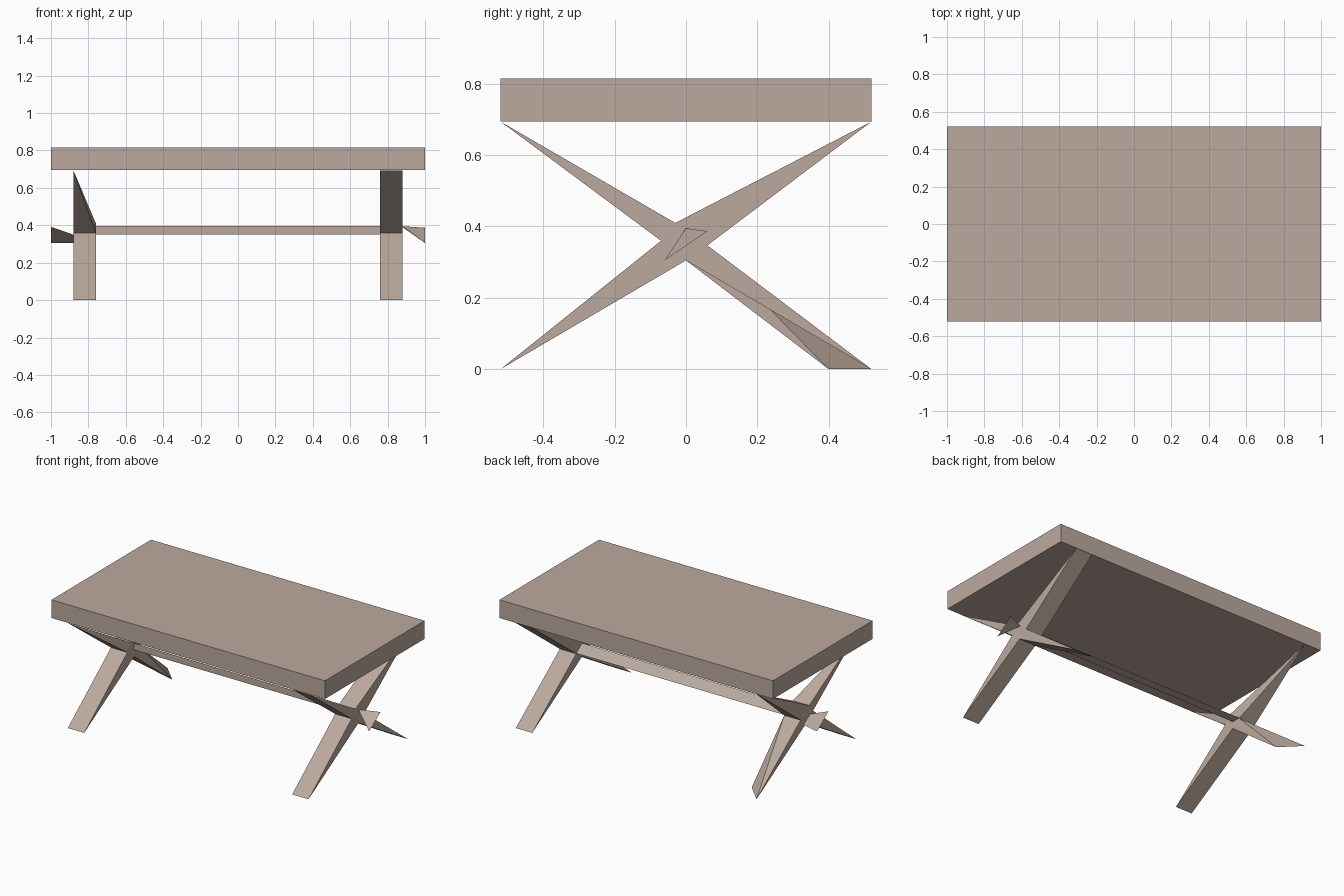
import bpy, bmesh

if "Cube" in bpy.data.objects:
    bpy.data.objects.remove(bpy.data.objects["Cube"])

mat = bpy.data.materials.new("warm grey wood")
mat.diffuse_color = (0.50, 0.40, 0.34, 1)
mat.use_nodes = True
mat.node_tree.nodes["Principled BSDF"].inputs["Base Color"].default_value = mat.diffuse_color


def make_object(name, bm):
    bmesh.ops.recalc_face_normals(bm, faces=bm.faces)
    mesh = bpy.data.meshes.new(name)
    bm.to_mesh(mesh)
    bm.free()
    mesh.materials.append(mat)
    obj = bpy.data.objects.new(name, mesh)
    bpy.context.collection.objects.link(obj)
    return obj


def hull(name, points):
    """Closed convex piece around a few points."""
    bm = bmesh.new()
    for p in points:
        bm.verts.new(p)
    bmesh.ops.convex_hull(bm, input=bm.verts)
    loose = [v for v in bm.verts if not v.link_faces]
    bmesh.ops.delete(bm, geom=loose, context='VERTS')
    return make_object(name, bm)


# Tabletop slab
hull("tabletop", [(x, y, z) for x in (-1, 1) for y in (-.52, .52) for z in (.695, .815)])

# Middle of each crossed leg frame in (y, z)
BOTTOM, RIGHT, TOP, LEFT = (0, .305), (.06, .347), (-.03, .41), (-.07, .36)


def crossed_legs(side, inner, outer):
    def mid(points):
        return [(x, y, z) for x in (inner, outer) for y, z in points]

    # Hub and four blades tapering out to the corners
    hull(side + "_leg_hub", mid([BOTTOM, RIGHT, TOP, LEFT]))
    hull(side + "_front_lower_leg",
         mid([BOTTOM, LEFT]) + [(inner, -.52, 0), (outer, -.52, 0)])
    # Left frame has a slanted rear foot and pointed upper ends
    left = side == "left"
    rear_foot = [(outer, .52, 0), (inner, .40 if left else .52, 0)]
    hull(side + "_rear_lower_leg", mid([BOTTOM, RIGHT]) + rear_foot)
    top_x = (outer,) if left else (inner, outer)
    hull(side + "_front_upper_leg", mid([LEFT, TOP]) + [(x, -.52, .694) for x in top_x])
    hull(side + "_rear_upper_leg", mid([RIGHT, TOP]) + [(x, .52, .694) for x in top_x])


crossed_legs("left", -.76, -.88)
crossed_legs("right", .76, .88)

# Stretcher bar with a sloping back face
hull("stretcher", [(x, y, z) for x in (-.77, .77)
                   for y, z in ((0, .395), (.06, .35), (0, .35))])

# Pointed stretcher ends outside the legs
hull("right_stretcher_end", [(.88, 0, .395), (.88, .005, .39),
                             (1, .06, .387), (1, -.06, .305)])
hull("left_stretcher_end", [(-1, -.06, .392), (-1, .06, .305),
                            (-.88, -.04, .35), (-.88, .03, .305)])
